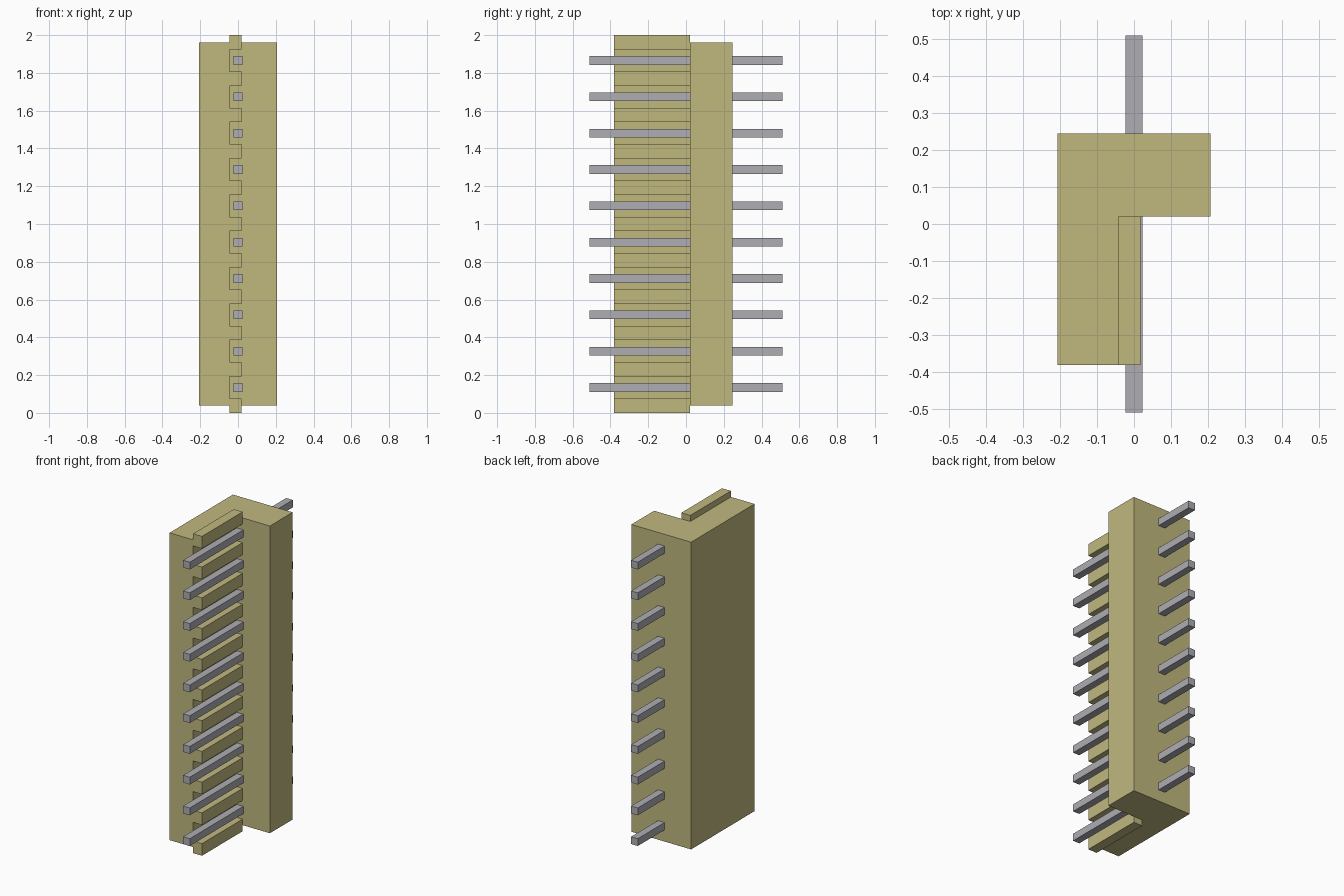
import bpy, bmesh

cube = bpy.data.objects.get("Cube")
if cube:
    bpy.data.objects.remove(cube, do_unlink=True)

PINS = 10
TOOTH = 0.038                       # half height of a comb tooth
PITCH = (2 - 2 * TOOTH) / PINS      # pin spacing


def material(name, rgb):
    m = bpy.data.materials.new(name)
    m.use_nodes = True
    m.diffuse_color = (*rgb, 1)
    m.node_tree.nodes["Principled BSDF"].inputs["Base Color"].default_value = (*rgb, 1)
    return m


def extrude_y(name, profile, y0, y1, mat):
    """Extrude an (x, z) outline from y0 to y1."""
    bm = bmesh.new()
    face = bm.faces.new([bm.verts.new((x, y0, z)) for x, z in profile])
    new = bmesh.ops.extrude_face_region(bm, geom=[face])["geom"]
    bmesh.ops.translate(bm, vec=(0, y1 - y0, 0),
                        verts=[v for v in new if isinstance(v, bmesh.types.BMVert)])
    bmesh.ops.recalc_face_normals(bm, faces=bm.faces)
    mesh = bpy.data.meshes.new(name)
    bm.to_mesh(mesh)
    bm.free()
    mesh.materials.append(mat)
    obj = bpy.data.objects.new(name, mesh)
    bpy.context.collection.objects.link(obj)
    return obj


def rect(x0, x1, z0, z1):
    return [(x0, z0), (x1, z0), (x1, z1), (x0, z1)]


olive = material("olive plastic", (0.527, 0.479, 0.212))
metal = material("grey metal", (0.423, 0.418, 0.451))

# Wide block at the back
extrude_y("housing_back", rect(-0.207, 0.207, TOOTH, 2 - TOOTH), 0.02, 0.245, olive)

# Front wall with a tooth on each side of every pin, the end teeth overhanging
outline = [(-0.207, 2 - TOOTH), (-0.207, TOOTH)]
for i in range(PINS + 1):
    z = TOOTH + i * PITCH
    tooth = [(-0.044, z - TOOTH), (0.018, z - TOOTH), (0.018, z + TOOTH), (-0.044, z + TOOTH)]
    if i == 0:
        tooth.insert(0, (-0.044, z))
    if i == PINS:
        tooth.append((-0.044, z))
    outline += tooth
extrude_y("housing_comb", outline, -0.382, 0.02, olive)

# Square pins running through the housing
for i in range(PINS):
    z = TOOTH + (i + 0.5) * PITCH
    extrude_y(f"pin_{i + 1}", rect(-0.023, 0.023, z - 0.023, z + 0.023), -0.51, 0.51, metal)
